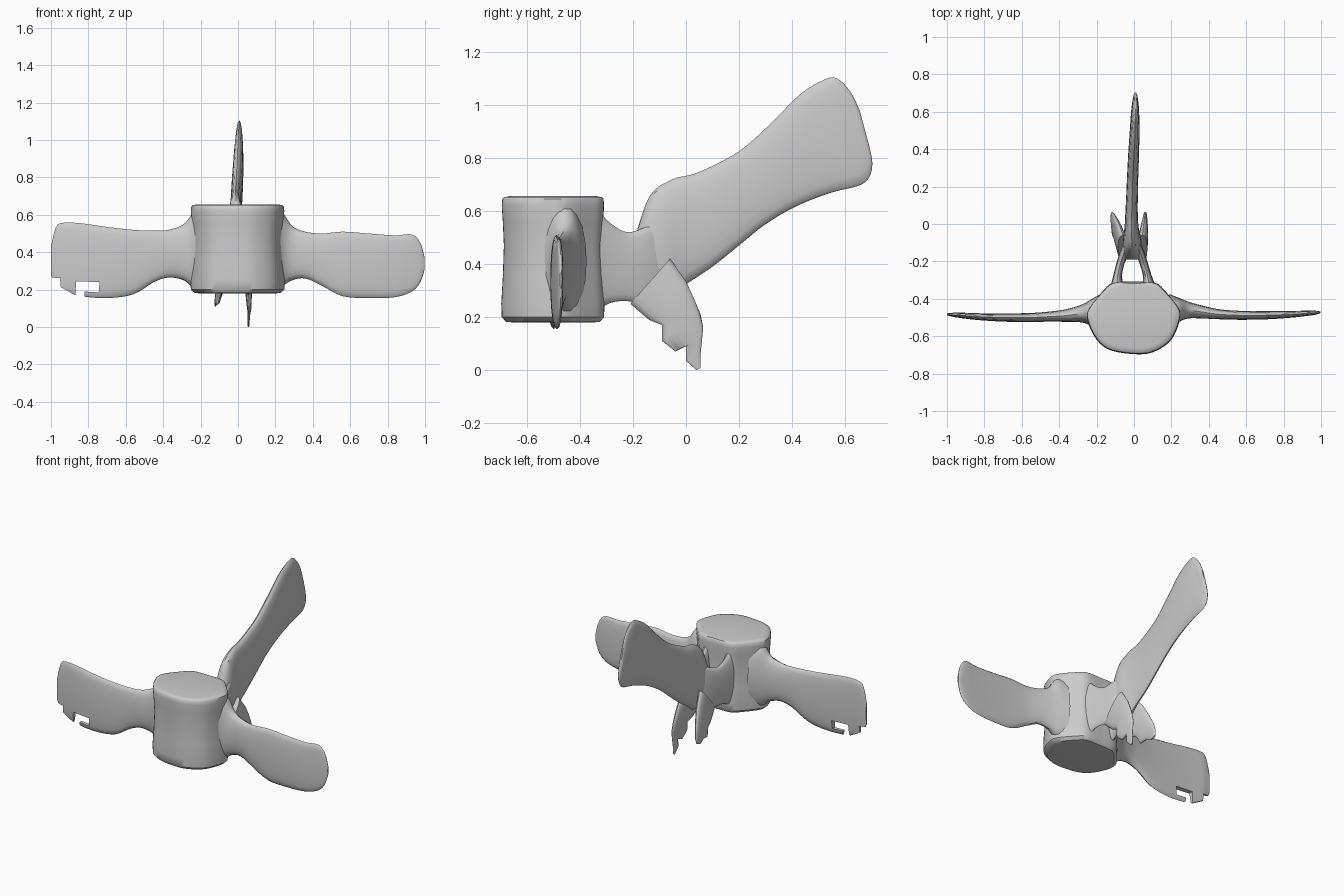
import bpy, bmesh, math
from mathutils import Vector


def finish(name, bm, smooth=True):
    bmesh.ops.recalc_face_normals(bm, faces=bm.faces)
    me = bpy.data.meshes.new(name)
    bm.to_mesh(me)
    bm.free()
    ob = bpy.data.objects.new(name, me)
    bpy.context.collection.objects.link(ob)
    if smooth:
        bpy.ops.object.select_all(action='DESELECT')
        bpy.context.view_layer.objects.active = ob
        ob.select_set(True)
        bpy.ops.object.shade_smooth_by_angle(angle=math.radians(40))
    return ob


def spline(rows, steps, closed=False):
    """Catmull-Rom interpolation through rows of numbers."""
    rows = [Vector(r) for r in rows]
    n = len(rows)
    at = (lambda i: rows[i % n]) if closed else (lambda i: rows[max(0, min(n - 1, i))])
    out = []
    for i in range(n if closed else n - 1):
        a, b, c, d = at(i - 1), at(i), at(i + 1), at(i + 2)
        for k in range(steps):
            t = k / steps
            out.append(b + 0.5 * t * ((c - a) + t * ((2 * a - 5 * b + 4 * c - d)
                       + t * (3 * (b - c) + d - a))))
    return out if closed else out + [rows[-1]]


def skin(name, rings):
    bm = bmesh.new()
    loops = [[bm.verts.new(p) for p in ring] for ring in rings]
    n = len(loops[0])
    for a, b in zip(loops, loops[1:]):
        for i in range(n):
            j = (i + 1) % n
            bm.faces.new((a[i], a[j], b[j], b[i]))
    bm.faces.new(loops[0])
    bm.faces.new(loops[-1])
    return finish(name, bm)


def blade(name, stations, plane, steps=4, n=20):
    """Loft of lens sections; station = low edge (a, z), high edge (a, z), half thickness, offset."""
    rings = []
    for a0, z0, a1, z1, th, off in spline(stations, steps):
        ring = []
        for i in range(n):
            t = 2 * math.pi * i / n
            f = 0.5 + 0.5 * math.cos(t)
            s = math.copysign(abs(math.sin(t)) ** 0.8, math.sin(t)) * th + off
            a, z = a0 + (a1 - a0) * f, z0 + (z1 - z0) * f
            ring.append((a, s, z) if plane == 'XZ' else (s, a, z))
        rings.append(ring)
    return skin(name, rings)


# Hub: rounded front, tapered back
outline = [(0.03, -0.2), (0.12, -0.18), (0.2, -0.12), (0.245, -0.01), (0.235, 0.05),
           (0.17, 0.13), (0.11, 0.18), (0, 0.185), (-0.11, 0.18), (-0.17, 0.13),
           (-0.235, 0.05), (-0.25, -0.01), (-0.2, -0.12), (-0.12, -0.18)]
outline = spline(outline, 4, closed=True)
levels = [(0.18, 0.80), (0.182, 0.92), (0.20, 1.0), (0.25, 1.01), (0.35, 0.98),
          (0.47, 0.96), (0.56, 0.98), (0.62, 1.0), (0.645, 0.99), (0.652, 0.96), (0.656, 0.85)]
skin("hub", [[(x * s, -0.495 + y * s, z) for x, y in outline] for z, s in levels])

# Side blades: x, low z, high z, half thickness, y centre
right = [(0.19, 0.19, 0.63, 0.10, -0.475), (0.24, 0.22, 0.61, 0.065, -0.46),
         (0.29, 0.25, 0.54, 0.045, -0.46), (0.36, 0.26, 0.51, 0.035, -0.47),
         (0.45, 0.22, 0.50, 0.027, -0.482), (0.56, 0.165, 0.51, 0.024, -0.488),
         (0.70, 0.155, 0.50, 0.022, -0.488), (0.84, 0.16, 0.49, 0.018, -0.483),
         (0.93, 0.19, 0.495, 0.014, -0.477), (0.975, 0.24, 0.45, 0.010, -0.474),
         (0.998, 0.31, 0.37, 0.004, -0.472)]
left = [(-0.19, 0.19, 0.63, 0.10, -0.48), (-0.24, 0.21, 0.61, 0.065, -0.475),
        (-0.29, 0.25, 0.55, 0.045, -0.48), (-0.37, 0.265, 0.52, 0.033, -0.49),
        (-0.45, 0.24, 0.515, 0.027, -0.495), (-0.56, 0.175, 0.52, 0.024, -0.50),
        (-0.70, 0.155, 0.535, 0.022, -0.50), (-0.84, 0.165, 0.555, 0.018, -0.495),
        (-0.94, 0.19, 0.557, 0.014, -0.487), (-0.975, 0.23, 0.53, 0.010, -0.485),
        (-1.0, 0.28, 0.43, 0.005, -0.483)]
blade("right_blade", [(x, lo, x, hi, t, y) for x, lo, hi, t, y in right], 'XZ')
left_blade = blade("left_blade", [(x, lo, x, hi, t, y) for x, lo, hi, t, y in left], 'XZ')

# Torn lower corner of the left blade
tear = [(-1.05, 0.1), (-1.05, 0.267), (-0.95, 0.262), (-0.95, 0.215), (-0.87, 0.17),
        (-0.865, 0.245), (-0.74, 0.24), (-0.745, 0.185), (-0.82, 0.19), (-0.82, 0.1)]
bm = bmesh.new()
face = bm.faces.new([bm.verts.new((x, -0.6, z)) for x, z in tear])
ext = bmesh.ops.extrude_face_region(bm, geom=[face])
bmesh.ops.translate(bm, vec=(0, 0.2, 0),
                    verts=[v for v in ext["geom"] if isinstance(v, bmesh.types.BMVert)])
cutter = finish("tear_cutter", bm, smooth=False)
cutter.hide_render = True
cutter.hide_set(True)
mod = left_blade.modifiers.new("tear", 'BOOLEAN')
mod.operation, mod.object, mod.solver = 'DIFFERENCE', cutter, 'EXACT'

# Rear blade, slanting up and back
blade("rear_blade", [
    (-0.19, 0.28, -0.19, 0.51, 0.045, -0.01), (-0.06, 0.28, -0.135, 0.66, 0.05, -0.01),
    (0.01, 0.33, -0.05, 0.72, 0.038, -0.013), (0.10, 0.39, 0.03, 0.74, 0.033, -0.013),
    (0.20, 0.47, 0.13, 0.785, 0.031, -0.01), (0.30, 0.55, 0.22, 0.84, 0.03, -0.007),
    (0.42, 0.62, 0.33, 0.94, 0.029, -0.002), (0.55, 0.67, 0.43, 1.04, 0.026, 0.003),
    (0.65, 0.695, 0.52, 1.095, 0.022, 0.006), (0.69, 0.725, 0.57, 1.10, 0.017, 0.007),
    (0.703, 0.78, 0.62, 1.05, 0.012, 0.008), (0.69, 0.85, 0.655, 0.98, 0.005, 0.008)], 'YZ')

# Fork struts joining the rear blade to the hub
for side, label in ((1, "right"), (-1, "left")):
    blade(label + "_strut", [
        (-0.33, 0.23, -0.33, 0.60, 0.035, side * 0.085 - 0.005),
        (-0.28, 0.255, -0.28, 0.55, 0.024, side * 0.08 - 0.008),
        (-0.22, 0.26, -0.22, 0.52, 0.022, side * 0.065 - 0.01),
        (-0.15, 0.25, -0.15, 0.54, 0.024, side * 0.042 - 0.01),
        (-0.08, 0.29, -0.10, 0.56, 0.02, side * 0.02 - 0.01)], 'YZ')

# Ragged lower fins
blade("right_fin", [
    (-0.21, 0.25, -0.06, 0.42, 0.026, 0.045), (-0.14, 0.19, 0.00, 0.335, 0.024, 0.052),
    (-0.09, 0.17, 0.03, 0.27, 0.020, 0.056), (-0.09, 0.11, 0.05, 0.22, 0.016, 0.058),
    (-0.04, 0.07, 0.065, 0.16, 0.012, 0.06), (0.00, 0.09, 0.06, 0.11, 0.008, 0.06),
    (0.00, 0.035, 0.055, 0.06, 0.006, 0.058), (0.04, 0.0, 0.055, 0.008, 0.004, 0.056)],
    'YZ', steps=1)
blade("left_fin", [
    (-0.21, 0.25, -0.06, 0.42, 0.026, -0.06), (-0.14, 0.19, 0.00, 0.335, 0.024, -0.08),
    (-0.09, 0.17, 0.03, 0.27, 0.020, -0.095), (-0.07, 0.12, 0.055, 0.21, 0.014, -0.108),
    (-0.02, 0.13, 0.065, 0.16, 0.010, -0.115), (0.02, 0.11, 0.06, 0.125, 0.005, -0.12)],
    'YZ', steps=1)
